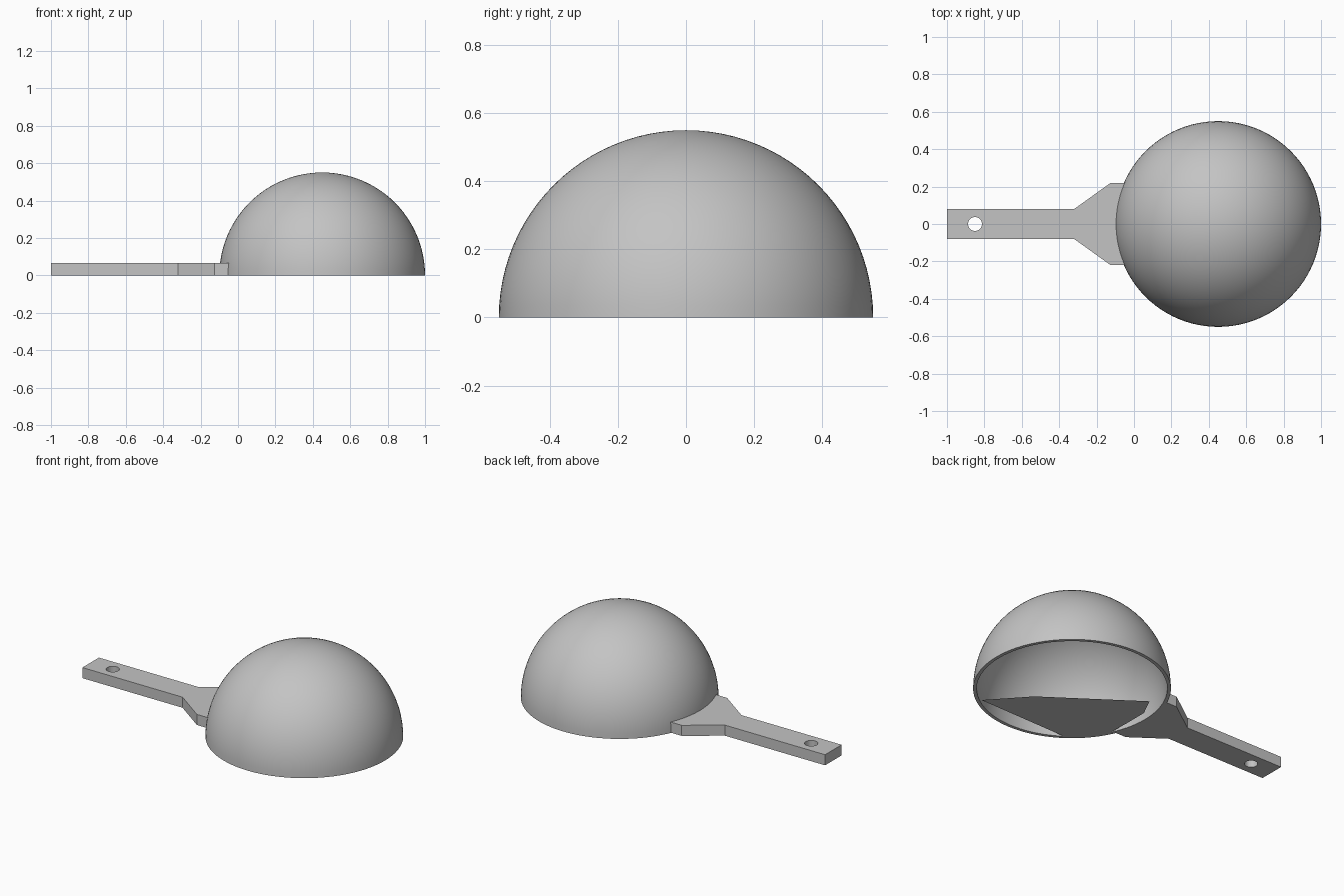
import bpy, bmesh, math
from mathutils import Vector

if "Cube" in bpy.data.objects:
    bpy.data.objects.remove(bpy.data.objects["Cube"])

CENTRE = Vector((0.45, 0, 0))
OUTER, INNER = 0.55, 0.53
THICK = 0.065

grey = bpy.data.materials.new("plain_grey")
grey.use_nodes = True
colour = (0.55, 0.55, 0.55, 1)
grey.diffuse_color = colour
grey.node_tree.nodes["Principled BSDF"].inputs["Base Color"].default_value = colour


def add_object(name, mesh):
    obj = bpy.data.objects.new(name, mesh)
    bpy.context.collection.objects.link(obj)
    mesh.materials.clear()
    mesh.materials.append(grey)
    return obj


def add_bmesh(name, bm):
    mesh = bpy.data.meshes.new(name)
    bm.to_mesh(mesh)
    bm.free()
    return add_object(name, mesh)


def arc(centre, radius, start, end, steps):
    """Points on a level arc, angles in degrees, both ends included."""
    angles = [math.radians(start + (end - start) * i / steps) for i in range(steps + 1)]
    return [Vector((centre.x + radius * math.cos(a), centre.y + radius * math.sin(a), 0))
            for a in angles]


# Hollow bowl: a quarter-ring profile spun about the vertical axis
bm = bmesh.new()
profile = []
for radius, order in ((OUTER, range(25)), (INNER, range(24, -1, -1))):
    for i in order:
        a = math.pi / 2 * i / 24
        profile.append(bm.verts.new(CENTRE + Vector((radius * math.sin(a), 0, radius * math.cos(a)))))
edges = [bm.edges.new(pair) for pair in zip(profile, profile[1:])]
bmesh.ops.spin(bm, geom=profile + edges, cent=CENTRE, axis=(0, 0, 1),
               angle=math.tau, steps=96, use_merge=False)
bmesh.ops.remove_doubles(bm, verts=bm.verts, dist=0.0001)
bmesh.ops.dissolve_degenerate(bm, edges=bm.edges, dist=0.0001)
bmesh.ops.recalc_face_normals(bm, faces=bm.faces)
bowl = add_bmesh("bowl", bm)
bpy.ops.object.select_all(action="DESELECT")
bowl.select_set(True)
bpy.context.view_layer.objects.active = bowl
bpy.ops.object.shade_smooth_by_angle(angle=math.radians(40))

# Handle: flared outline meeting the bowl wall, with a hanging hole
side = [Vector((-1, 0.08, 0)), Vector((-0.32, 0.08, 0)), Vector((-0.125, 0.22, 0))]
half = math.degrees(math.asin(0.22 / 0.54))
outline = side + arc(CENTRE, 0.54, 180 - half, 180 + half, 12)
outline += [Vector((p.x, -p.y, 0)) for p in reversed(side)]
hole = arc(Vector((-0.85, 0, 0)), 0.037, 0, 360, 32)[:-1]

curve = bpy.data.curves.new("handle_outline", "CURVE")
curve.dimensions = "2D"
curve.fill_mode = "BOTH"
curve.extrude = THICK / 2
for loop in (outline, hole):
    spline = curve.splines.new("POLY")
    spline.points.add(len(loop) - 1)
    for point, co in zip(spline.points, loop):
        point.co = (co.x, co.y, 0, 1)
    spline.use_cyclic_u = True
helper = bpy.data.objects.new("handle_outline", curve)
bpy.context.collection.objects.link(helper)
bpy.context.view_layer.update()
mesh = bpy.data.meshes.new_from_object(helper.evaluated_get(bpy.context.evaluated_depsgraph_get()))
bpy.data.objects.remove(helper)
for vert in mesh.vertices:
    vert.co.z += THICK / 2
for poly in mesh.polygons:
    poly.use_smooth = False
add_object("handle", mesh)

# Flat web across part of the bowl opening, facing down
web = arc(CENTRE, INNER, 235, 206, 10)
web += [Vector((-0.03, -0.1, 0)), Vector((-0.03, 0.05, 0)), Vector((0.03, 0.17, 0)),
        Vector((0.556, -0.2, 0)), Vector((0.755, -0.42, 0))]
bm = bmesh.new()
face = bm.faces.new([bm.verts.new(p) for p in web])
face.normal_update()
if face.normal.z > 0:
    face.normal_flip()
bmesh.ops.triangulate(bm, faces=bm.faces)
add_bmesh("bowl_web", bm)
